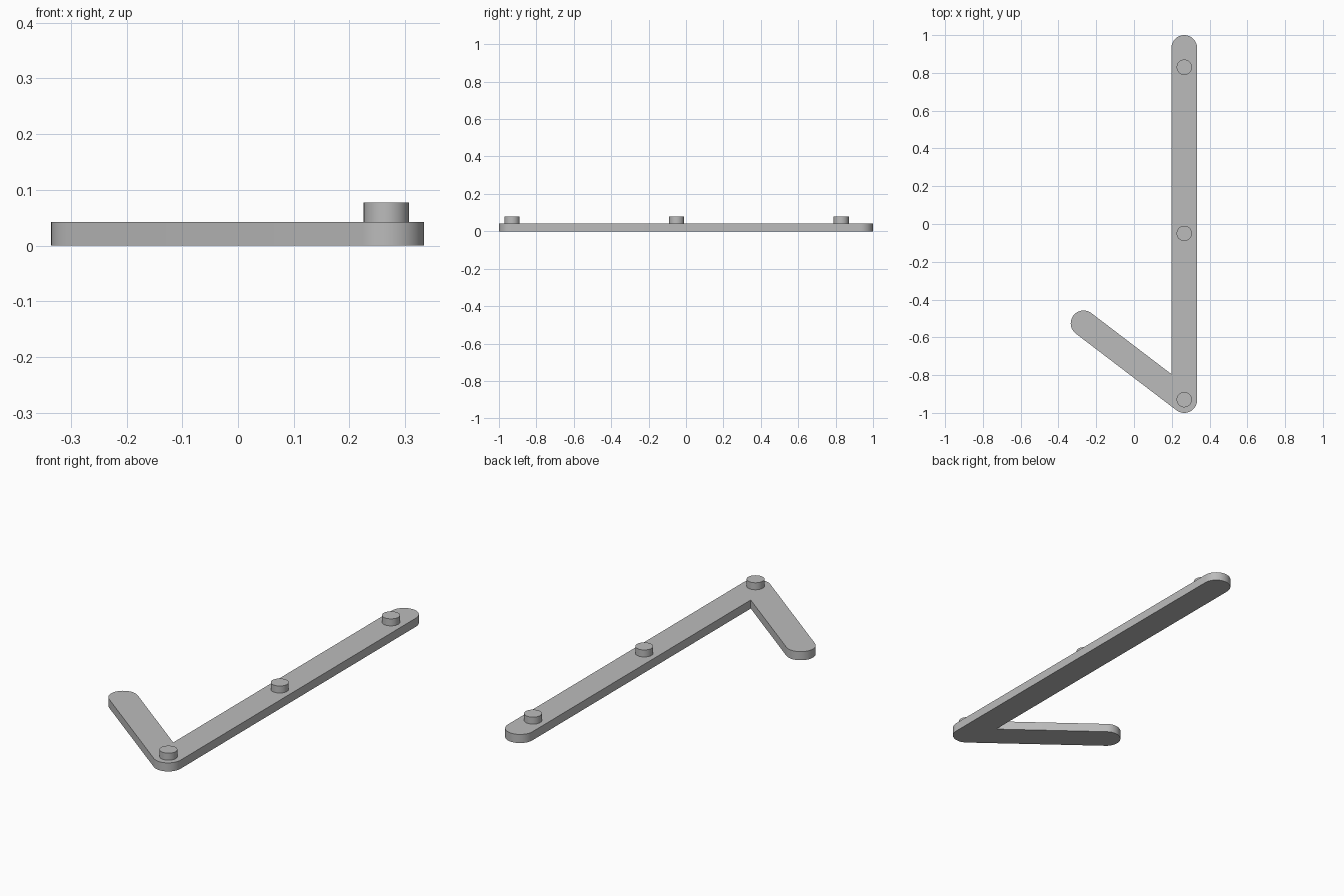
import bpy, bmesh
from math import sin, cos, radians, atan2, degrees
from mathutils import Vector

cube = bpy.data.objects.get("Cube")
if cube:
    bpy.data.objects.remove(cube, do_unlink=True)

grey = bpy.data.materials.new("plain grey")
grey.use_nodes = True
colour = (0.5, 0.5, 0.5, 1)
grey.diffuse_color = colour
grey.node_tree.nodes["Principled BSDF"].inputs["Base Color"].default_value = colour

RADIUS, THICK, TOP = 0.068, 0.043, 0.078
corner = Vector((0.266, -0.932))
bar_end = Vector((0.266, 0.932))
arm_end = Vector((-0.267, -0.526))


def arc(centre, start, end, steps=24):
    angles = [radians(start + (end - start) * i / steps) for i in range(steps + 1)]
    return [centre + RADIUS * Vector((cos(a), sin(a))) for a in angles]


def extrude_outline(name, outline, low, high):
    bm = bmesh.new()
    base = bm.faces.new([bm.verts.new((p.x, p.y, low)) for p in outline])
    top = bmesh.ops.extrude_face_region(bm, geom=[base], use_keep_orig=True)["geom"]
    bmesh.ops.translate(bm, vec=(0, 0, high - low),
                        verts=[v for v in top if isinstance(v, bmesh.types.BMVert)])
    bmesh.ops.recalc_face_normals(bm, faces=bm.faces)
    mesh = bpy.data.meshes.new(name)
    bm.to_mesh(mesh)
    bm.free()
    obj = bpy.data.objects.new(name, mesh)
    bpy.context.collection.objects.link(obj)
    finish(obj)


def finish(obj):
    obj.data.materials.append(grey)
    bpy.ops.object.select_all(action="DESELECT")
    obj.select_set(True)
    bpy.context.view_layer.objects.active = obj
    bpy.ops.object.shade_smooth_by_angle(angle=radians(30))


# Bent flat bar with three rounded ends and a sharp inner corner
arm = arm_end - corner
heading = degrees(atan2(arm.y, arm.x))
half = radians((heading - 90) / 2)
bisector = radians((heading + 90) / 2)
inner = corner + RADIUS / sin(half) * Vector((cos(bisector), sin(bisector)))
outline = (arc(bar_end, 0, 180) + [inner]
           + arc(arm_end, heading - 90, heading + 90)
           + arc(corner, heading + 90, 360))
extrude_outline("bent_bar", outline, 0, THICK)

# Round pegs along the long bar
low = THICK - 0.004
for name, y in (("front_peg", -0.93), ("middle_peg", -0.05), ("back_peg", 0.83)):
    bpy.ops.mesh.primitive_cylinder_add(vertices=48, radius=0.0405, depth=TOP - low,
                                        location=(corner.x, y, (TOP + low) / 2))
    peg = bpy.context.object
    peg.name = name
    finish(peg)
